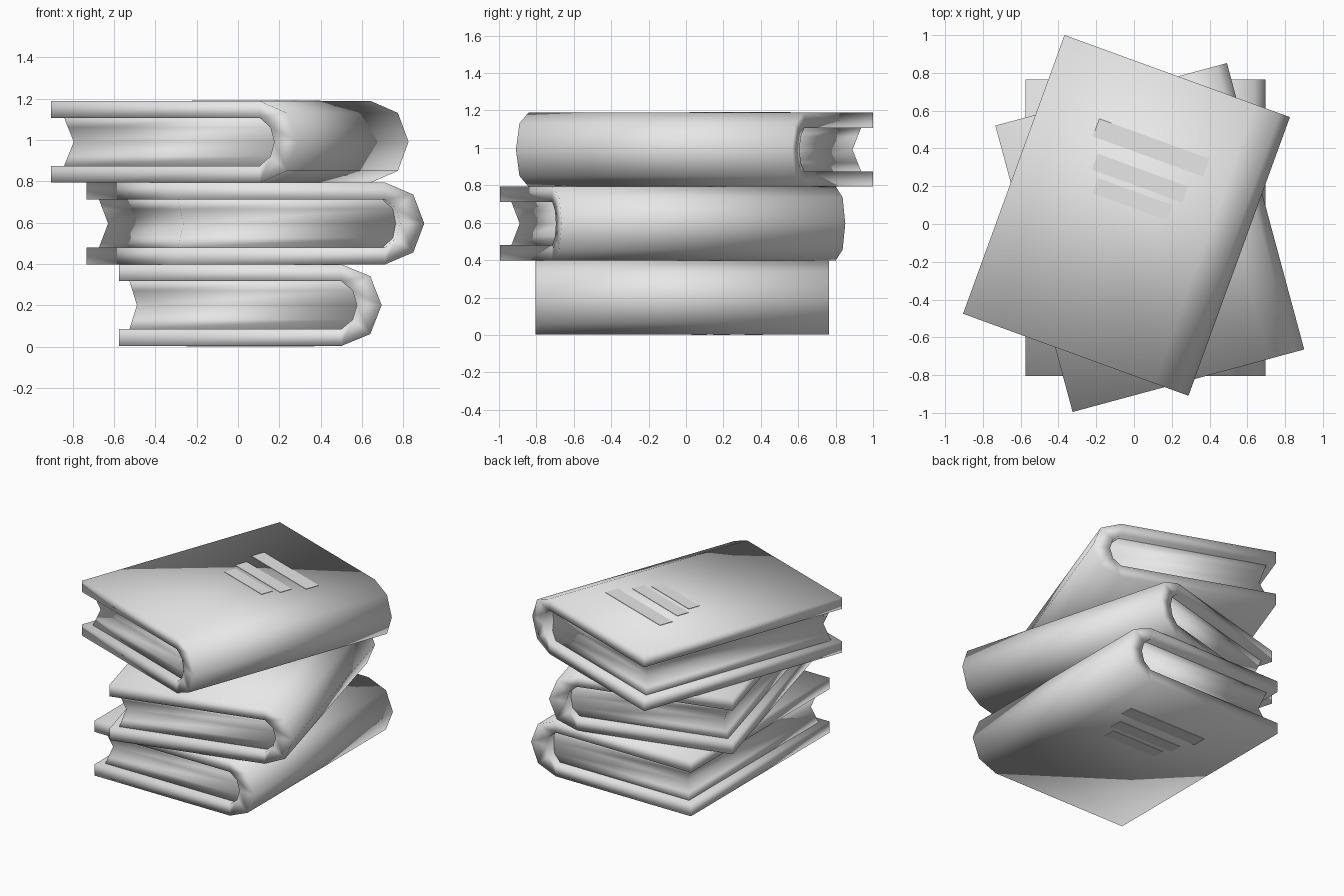
import bpy, bmesh, math
from mathutils import Matrix, Vector

if "Cube" in bpy.data.objects:
    bpy.data.objects.remove(bpy.data.objects["Cube"], do_unlink=True)

grey = bpy.data.materials.new("plain_grey")
grey.use_nodes = True
grey.diffuse_color = (0.8, 0.8, 0.8, 1)
grey.node_tree.nodes["Principled BSDF"].inputs["Base Color"].default_value = (0.8, 0.8, 0.8, 1)

DEPTH = 1.57    # spine length
WIDTH = 1.27    # fore edge to spine
HALF = 0.1975   # half the book thickness
INNER = 0.116   # half the page block thickness


def make_object(name, bm, matrix, smooth):
    bmesh.ops.recalc_face_normals(bm, faces=bm.faces)
    mesh = bpy.data.meshes.new(name)
    bm.to_mesh(mesh)
    bm.free()
    mesh.materials.append(grey)
    for poly in mesh.polygons:
        poly.use_smooth = smooth
    obj = bpy.data.objects.new(name, mesh)
    obj.matrix_world = matrix
    bpy.context.collection.objects.link(obj)


def cover(name, matrix):
    # C-shaped profile with a faceted round spine, swept along the depth
    outer = [(0, -HALF), (1.075, -HALF), (1.215, -0.14), (WIDTH, 0)]
    inner = [(0, -INNER), (1.075, -INNER), (1.13, -0.07), (1.15, 0)]
    bm = bmesh.new()
    grid = []
    for half in (outer, inner):
        points = half + [(x, -z) for x, z in half[-2::-1]]
        grid.append([[bm.verts.new((x, y, z)) for y in (0, DEPTH)] for x, z in points])
    out, inn = grid
    last = len(out) - 1
    for i in range(last):
        for side in (out, inn):
            bm.faces.new((side[i][0], side[i + 1][0], side[i + 1][1], side[i][1]))
        for end in (0, 1):
            bm.faces.new((out[i][end], out[i + 1][end], inn[i + 1][end], inn[i][end]))
    for i in (0, last):
        bm.faces.new((out[i][0], out[i][1], inn[i][1], inn[i][0]))
    make_object(name, bm, matrix, True)


def pages(name, matrix):
    # Page block pinched inward at mid height on its three open sides
    bm = bmesh.new()
    rings = []
    for z, spine in ((-INNER, 1.075), (-0.07, 1.13), (0, 1.15), (0.07, 1.13), (INNER, 1.075)):
        inset = 0.086 - 0.036 * abs(z) / INNER
        corners = ((inset, inset), (spine, inset), (spine, DEPTH - inset), (inset, DEPTH - inset))
        rings.append([bm.verts.new((x, y, z)) for x, y in corners])
    for low, high in zip(rings, rings[1:]):
        for i in range(4):
            j = (i + 1) % 4
            bm.faces.new((low[i], low[j], high[j], high[i]))
    bm.faces.new(rings[0])
    bm.faces.new(rings[-1])
    make_object(name, bm, matrix, True)


def title_bars(name, matrix):
    # Three thin plates of decreasing length on both boards
    bm = bmesh.new()
    for length, y, width in ((0.62, 1.167, 0.1), (0.51, 0.995, 0.09), (0.42, 0.876, 0.085)):
        for side in (-1, 1):
            place = Matrix.Translation((WIDTH / 2, y, side * HALF))
            size = Matrix.Diagonal((length, width, 0.006, 1))
            bmesh.ops.create_cube(bm, size=1, matrix=place @ size)
    make_object(name, bm, matrix, False)


# Each book: name, front corner of the fore edge, turn in degrees
books = (("bottom", (-0.575, -0.805), 0),
         ("middle", (-0.325, -0.995), 15.1),
         ("top", (-0.905, -0.475), -20))
for level, (name, (x, y), turn) in enumerate(books):
    z = 0.003 + HALF + level * 2 * HALF
    matrix = Matrix.Translation((x, y, z)) @ Matrix.Rotation(math.radians(turn), 4, "Z")
    cover(name + "_book_cover", matrix)
    pages(name + "_book_pages", matrix)
    title_bars(name + "_book_title_bars", matrix)
